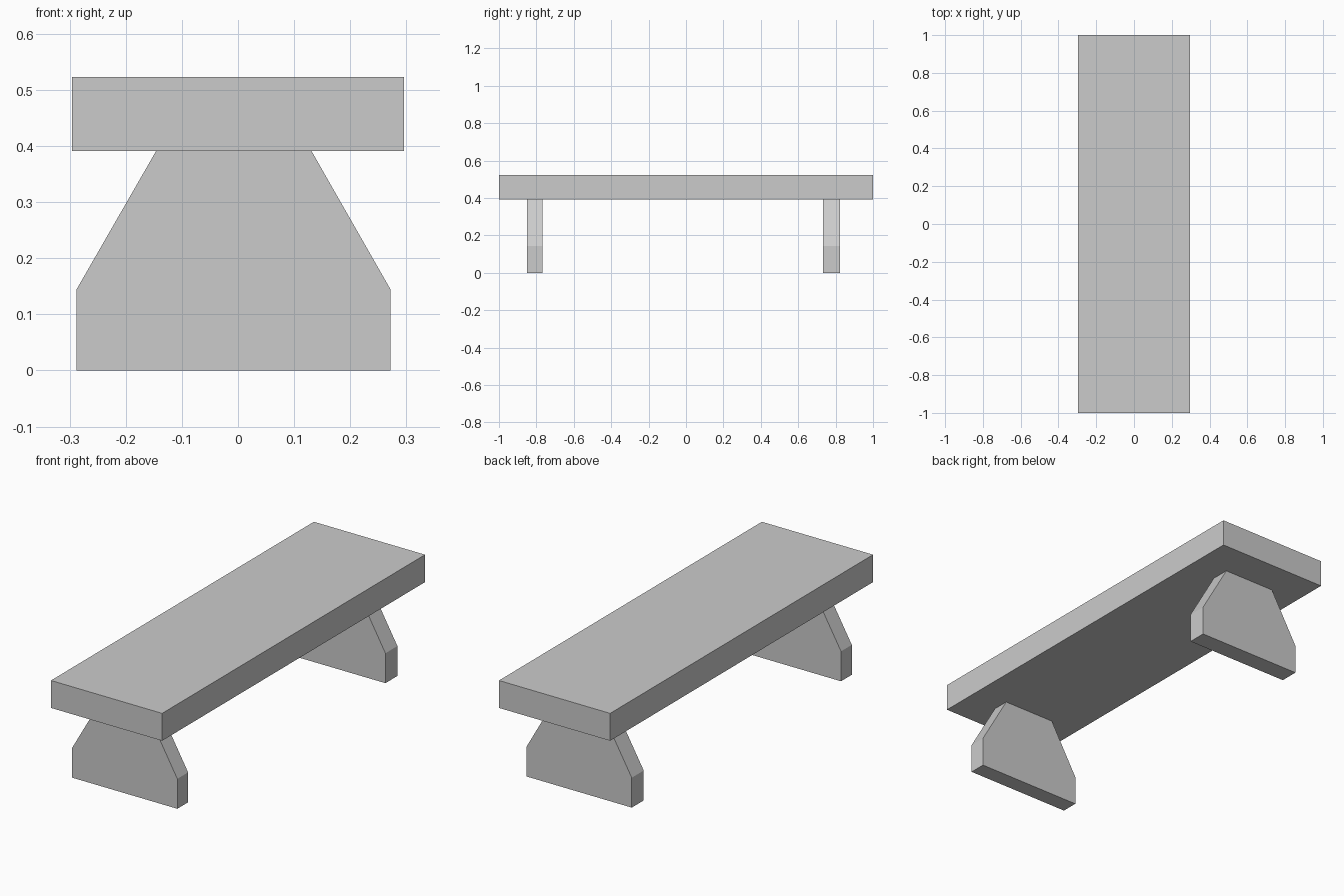
import bpy, bmesh

if "Cube" in bpy.data.objects:
    bpy.data.objects.remove(bpy.data.objects["Cube"])

SEAT_BOTTOM, SEAT_TOP = 0.391, 0.523


def extrude_profile(name, profile, y0, y1):
    """Closed prism from an (x, z) profile, running from y0 to y1."""
    bm = bmesh.new()
    face = bm.faces.new([bm.verts.new((x, y0, z)) for x, z in profile])
    ext = bmesh.ops.extrude_face_region(bm, geom=[face])
    verts = [v for v in ext["geom"] if isinstance(v, bmesh.types.BMVert)]
    bmesh.ops.translate(bm, verts=verts, vec=(0, y1 - y0, 0))
    bmesh.ops.recalc_face_normals(bm, faces=bm.faces)
    mesh = bpy.data.meshes.new(name)
    bm.to_mesh(mesh)
    bm.free()
    obj = bpy.data.objects.new(name, mesh)
    bpy.context.collection.objects.link(obj)
    return obj


# Seat slab
extrude_profile("seat", [(-0.296, SEAT_BOTTOM), (0.296, SEAT_BOTTOM),
                         (0.296, SEAT_TOP), (-0.296, SEAT_TOP)], -1.0, 1.0)

# Slab legs with sloping shoulders; the back one is slightly thicker
leg = [(-0.288, 0), (0.272, 0), (0.272, 0.144),
       (0.131, SEAT_BOTTOM), (-0.146, SEAT_BOTTOM), (-0.288, 0.144)]
for name, y0, y1 in (("front_leg", -0.85, -0.768), ("back_leg", 0.733, 0.824)):
    extrude_profile(name, leg, y0, y1)
